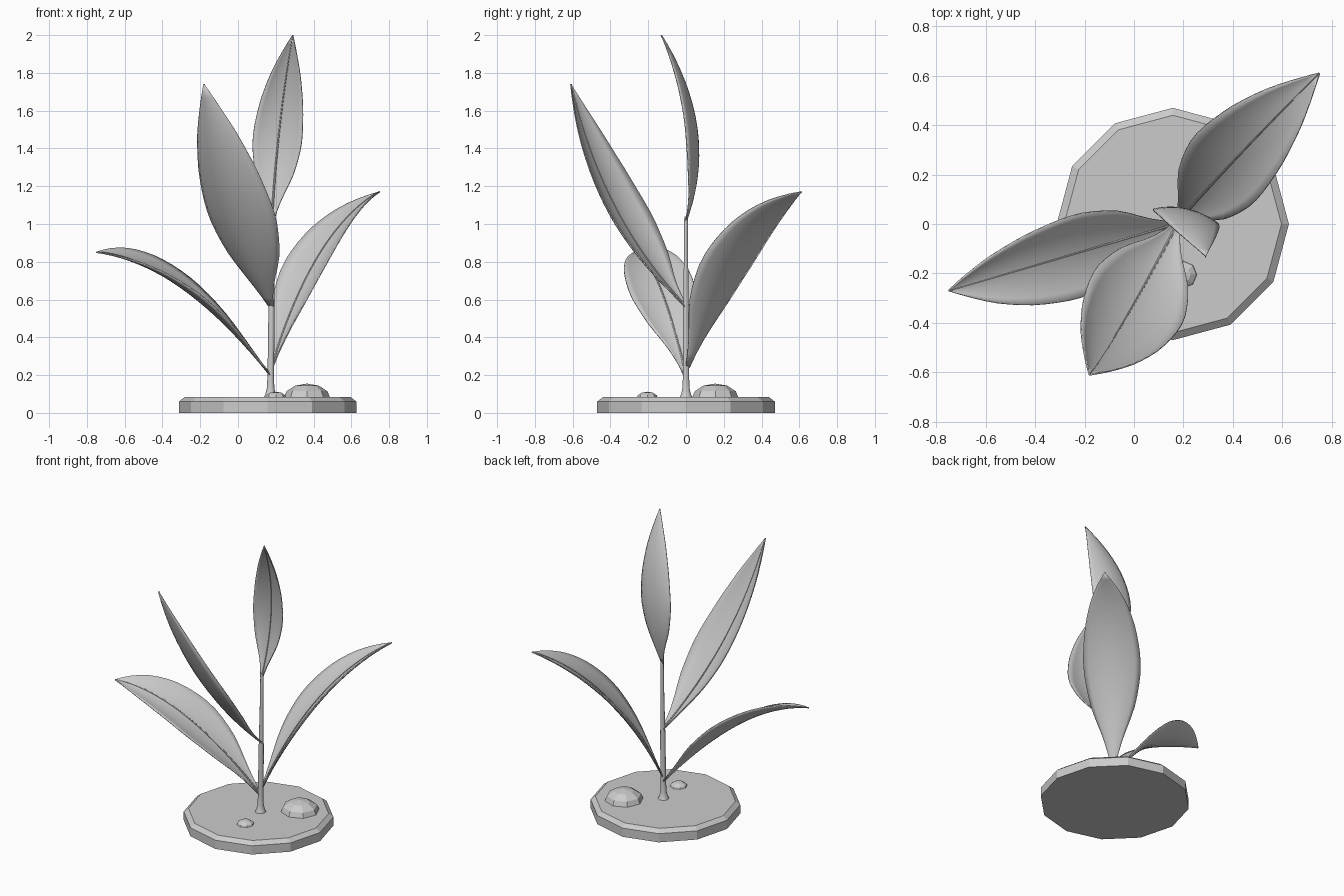
import bpy, bmesh, math
from mathutils import Vector

cube = bpy.data.objects.get("Cube")
if cube:
    bpy.data.objects.remove(cube)

grey = bpy.data.materials.new("plain_grey")
grey.use_nodes = True
grey.diffuse_color = (0.6, 0.6, 0.6, 1)
grey.node_tree.nodes["Principled BSDF"].inputs["Base Color"].default_value = (0.6, 0.6, 0.6, 1)


def finish(bm, name, smooth):
    bmesh.ops.recalc_face_normals(bm, faces=bm.faces)
    mesh = bpy.data.meshes.new(name)
    bm.to_mesh(mesh)
    bm.free()
    obj = bpy.data.objects.new(name, mesh)
    bpy.context.collection.objects.link(obj)
    mesh.materials.append(grey)
    if smooth:
        bpy.ops.object.select_all(action='DESELECT')
        obj.select_set(True)
        bpy.context.view_layer.objects.active = obj
        bpy.ops.object.shade_smooth_by_angle(angle=math.radians(50))
    return obj


def bridge(bm, rings, closed):
    for a, b in zip(rings, rings[1:]):
        n = len(a)
        for i in range(n if closed else n - 1):
            j = (i + 1) % n
            bm.faces.new((a[i], a[j], b[j], b[i]))


def tube(name, points, radii, sides, smooth=True):
    """Sweep a round section of varying radius along a path."""
    bm = bmesh.new()
    rings = []
    last = len(points) - 1
    for i, (p, r) in enumerate(zip(points, radii)):
        t = (points[min(i + 1, last)] - points[max(i - 1, 0)]).normalized()
        u = Vector((0, 1, 0)).cross(t).normalized()
        v = t.cross(u)
        ring = []
        for k in range(sides):
            a = math.tau * k / sides
            ring.append(bm.verts.new(p + (u * math.cos(a) + v * math.sin(a)) * r))
        rings.append(ring)
    bridge(bm, rings, True)
    bm.faces.new(rings[0])
    bm.faces.new(rings[-1])
    return finish(bm, name, smooth)


# Share of the full leaf width along its length
OUTLINE = [(0, .05), (.1, .28), (.25, .78), (.4, 1), (.5, 1),
           (.65, .87), (.8, .6), (.92, .27), (1, .01)]


def width_at(t):
    for (t0, w0), (t1, w1) in zip(OUTLINE, OUTLINE[1:]):
        if t <= t1:
            return w0 + (w1 - w0) * (t - t0) / (t1 - t0)
    return 0.01


def leaf(name, base, bend, tip, side, width, cup, steps=20, across=10):
    """Cupped blade around a curved midrib, with a thin raised rib."""
    a, c, b = Vector(base), Vector(bend), Vector(tip)
    bm = bmesh.new()
    rings, rib = [], []
    for i in range(steps + 1):
        t = i / steps
        p = a * (1 - t) ** 2 + c * 2 * t * (1 - t) + b * t * t
        tangent = ((c - a) * (1 - t) + (b - c) * t).normalized()
        s = Vector(side)
        s = (s - tangent * s.dot(tangent)).normalized()
        n = tangent.cross(s)
        # soften the polyline outline by averaging neighbours
        w = width * (width_at(max(t - .05, 0)) + 2 * width_at(t) + width_at(min(t + .05, 1))) / 4
        if i == steps:
            w = width * 0.01
        r = w / cup
        ring = []
        for k in range(across + 1):
            f = cup * (2 * k / across - 1)
            ring.append(bm.verts.new(p + s * r * math.sin(f) + n * r * (1 - math.cos(f))))
        rings.append(ring)
        rib.append(p + n * 0.004)
    bridge(bm, rings, False)
    blade = finish(bm, name, True)
    thick = blade.modifiers.new("thickness", 'SOLIDIFY')
    thick.thickness = 0.006
    thick.offset = 0
    tube(name + "_midrib", rib, [0.006 - 0.004 * i / steps for i in range(steps + 1)], 6)


# Twelve-sided base disc with a bevelled rim
centre = Vector((0.157, 0, 0))
tube("base_disc", [centre + Vector((0, 0, z)) for z in (0, 0.06, 0.083)],
     (0.47, 0.47, 0.44), 12, smooth=False)

# Stem with a flared foot
stem = [(.08, .036), (.1, .027), (.13, .02), (.2, .017), (.45, .017),
        (.6, .015), (.8, .012), (1.0, .011), (1.04, .009)]
tube("stem", [Vector((.171 + .012 * z, 0, z)) for z, r in stem], [r for z, r in stem], 10)

# Leaves: base, bend, tip, side direction, half width, cup angle
leaf("right_leaf", (.168, 0, .2), (-.33, -.147, .82), (-.75, -.27, .85),
     (.28, -.92, -.36), .18, .55)
leaf("left_leaf", (.178, .01, .24), (.4, .26, .97), (.75, .61, 1.17),
     (-.7, .69, -.14), .19, .55)
leaf("front_leaf", (.175, 0, .56), (-.06, -.45, 1.03), (-.18, -.61, 1.74),
     (.866, -.5, -.05), .22, .6)
leaf("top_leaf", (.18, 0, 1.01), (.205, .17, 1.5), (.29, -.13, 2.0),
     (-.97, .2, 0), .137, .45)

# Faceted stones resting on the base
for name, x, y, z, r, h in (("large_stone", .365, .155, .075, .125, .08),
                            ("small_stone", .2, -.205, .075, .058, .037)):
    bm = bmesh.new()
    bmesh.ops.create_uvsphere(bm, u_segments=8, v_segments=6, radius=1)
    for v in bm.verts:
        v.co = Vector((x + v.co.x * r, y + v.co.y * r, z + max(v.co.z, -.2) * h))
    finish(bm, name, False)
